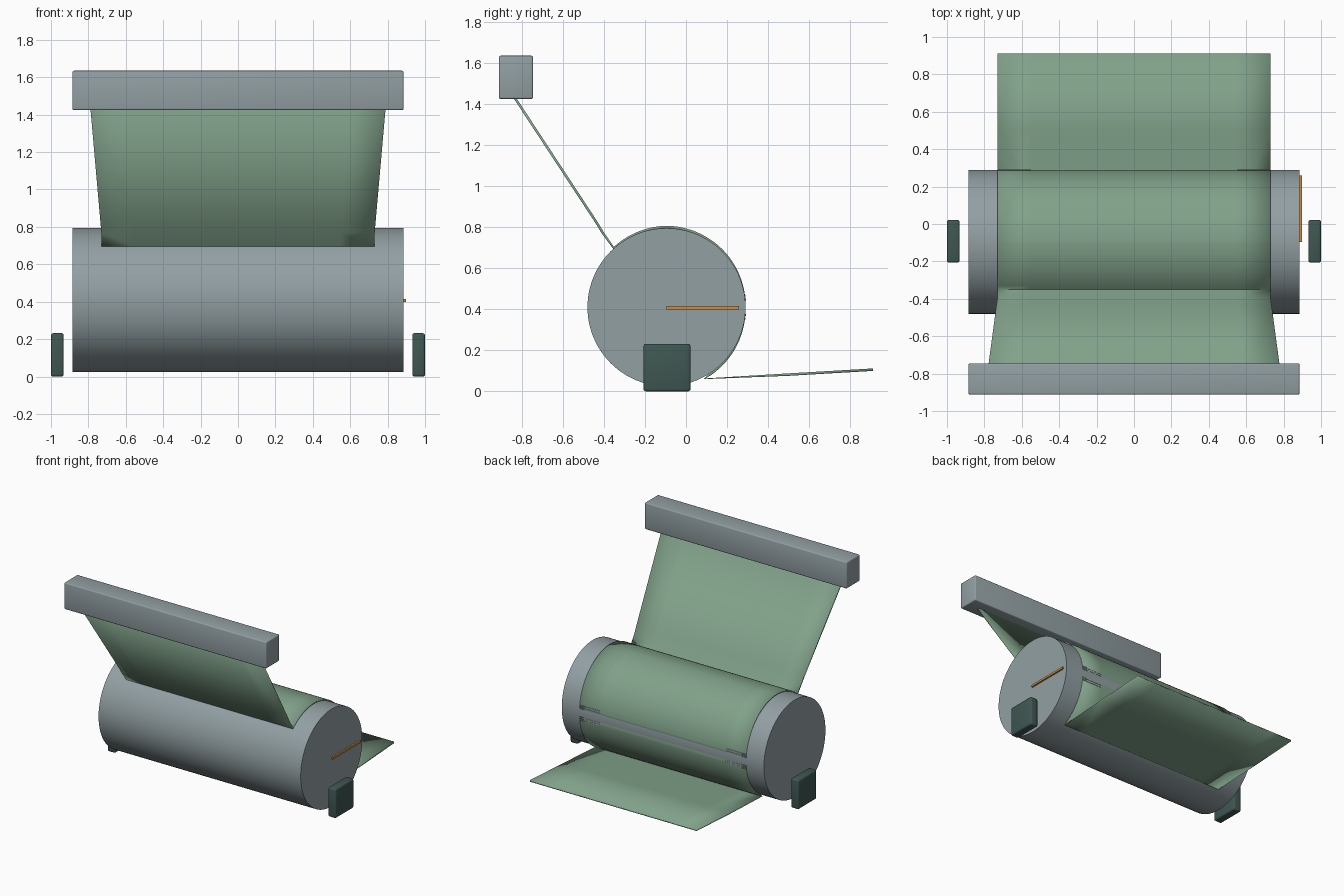
import bpy, bmesh, math
from mathutils import Vector

if "Cube" in bpy.data.objects:
    bpy.data.objects.remove(bpy.data.objects["Cube"])

CY, CZ, R = -0.095, 0.41, 0.385      # roller axis and radius
HALF = 0.885                         # half length of roller and bar


def material(name, rgb):
    m = bpy.data.materials.new(name)
    m.diffuse_color = (*rgb, 1)
    m.use_nodes = True
    m.node_tree.nodes["Principled BSDF"].inputs["Base Color"].default_value = m.diffuse_color
    return m


GREY = material("blue_grey", (0.29, 0.35, 0.37))
GREEN = material("sage_green", (0.22, 0.36, 0.255))
DARK = material("dark_green", (0.05, 0.095, 0.085))
ORANGE = material("orange", (0.60, 0.26, 0.05))


def finish(bm, name, mat):
    bmesh.ops.recalc_face_normals(bm, faces=bm.faces)
    me = bpy.data.meshes.new(name)
    bm.to_mesh(me)
    bm.free()
    me.materials.append(mat)
    ob = bpy.data.objects.new(name, me)
    bpy.context.collection.objects.link(ob)
    return ob


def smooth(ob, deg=35):
    bpy.ops.object.select_all(action='DESELECT')
    ob.select_set(True)
    bpy.context.view_layer.objects.active = ob
    bpy.ops.object.shade_smooth_by_angle(angle=math.radians(deg))


def box(name, lo, hi, mat, bevel=0.0):
    bm = bmesh.new()
    bmesh.ops.create_cube(bm, size=1)
    lo, hi = Vector(lo), Vector(hi)
    for v in bm.verts:
        v.co = (lo + hi) / 2 + v.co * (hi - lo)
    if bevel:
        bmesh.ops.bevel(bm, geom=bm.edges[:], offset=bevel, segments=3,
                        profile=0.5, affect='EDGES')
    ob = finish(bm, name, mat)
    if bevel:
        smooth(ob)
    return ob


# Roller lying along x
bpy.ops.mesh.primitive_cylinder_add(vertices=96, radius=R, depth=2 * HALF,
                                    location=(0, CY, CZ),
                                    rotation=(0, math.pi / 2, 0))
roller = bpy.context.object
roller.name = "roller"
roller.data.materials.append(GREY)
smooth(roller)

# Upper bar, side feet and pointer on the right cap
box("upper_bar", (-HALF, -0.912, 1.425), (HALF, -0.745, 1.635), GREY, 0.008)
for side, label in ((-1, "left"), (1, "right")):
    x0, x1 = sorted((side * 0.932, side * 1.0))
    box(label + "_foot", (x0, -0.207, 0), (x1, 0.022, 0.232), DARK, 0.012)
box("pointer", (HALF - 0.005, -0.095, 0.399), (HALF + 0.012, 0.258, 0.415), ORANGE)

# Cloth: slope from the bar, wrap over the roller, then the tail sheet
WRAP = [(131, 0.390), (90, 0.397), (45, 0.392), (12, 0.387), (5, 0.3862),
        (3.5, 0.382), (-3.5, 0.382), (-5, 0.3862), (-12, 0.387), (-61, 0.396)]


def wrap_radius(a):
    for (a0, r0), (a1, r1) in zip(WRAP, WRAP[1:]):
        if a0 >= a >= a1:
            return r0 + (r1 - r0) * (a0 - a) / (a0 - a1)


path = [(-0.84, 1.45, 0.79), (-0.43, 0.825, 0.735), (-0.40, 0.775, 0.731)]
angles = sorted({131 - 4 * i for i in range(48)} | {a for a, r in WRAP}, reverse=True)
for a in angles:
    t, r = math.radians(a), wrap_radius(a)
    path.append((CY + r * math.cos(t), CZ + r * math.sin(t), 0.73))
path += [(0.50, 0.088, 0.73), (0.91, 0.112, 0.73)]

bm = bmesh.new()
N = 8
rows = [[bm.verts.new((w * (2 * i / N - 1), y, z)) for i in range(N + 1)]
        for y, z, w in path]
for r0, r1 in zip(rows, rows[1:]):
    for i in range(N):
        bm.faces.new((r0[i], r1[i], r1[i + 1], r0[i + 1]))
cloth = finish(bm, "cloth", GREEN)
top = max(cloth.data.polygons, key=lambda p: p.center.z if p.center.y > -0.3 else 0)
mod = cloth.modifiers.new("thickness", 'SOLIDIFY')
mod.thickness = 0.012
mod.offset = -1 if top.normal.z > 0 else 1
smooth(cloth)

# Thin grey slits near both edges of the cloth at the back
for side, label in ((-1, "left"), (1, "right")):
    for k, dz in enumerate((-0.055, -0.038, 0.038, 0.055)):
        x0, x1 = sorted((side * 0.55, side * 0.728))
        y = CY + math.sqrt(0.3885 ** 2 - dz ** 2)
        box(f"{label}_slit_{k + 1}", (x0, y - 0.006, CZ + dz - 0.004),
            (x1, y, CZ + dz + 0.004), GREY)
